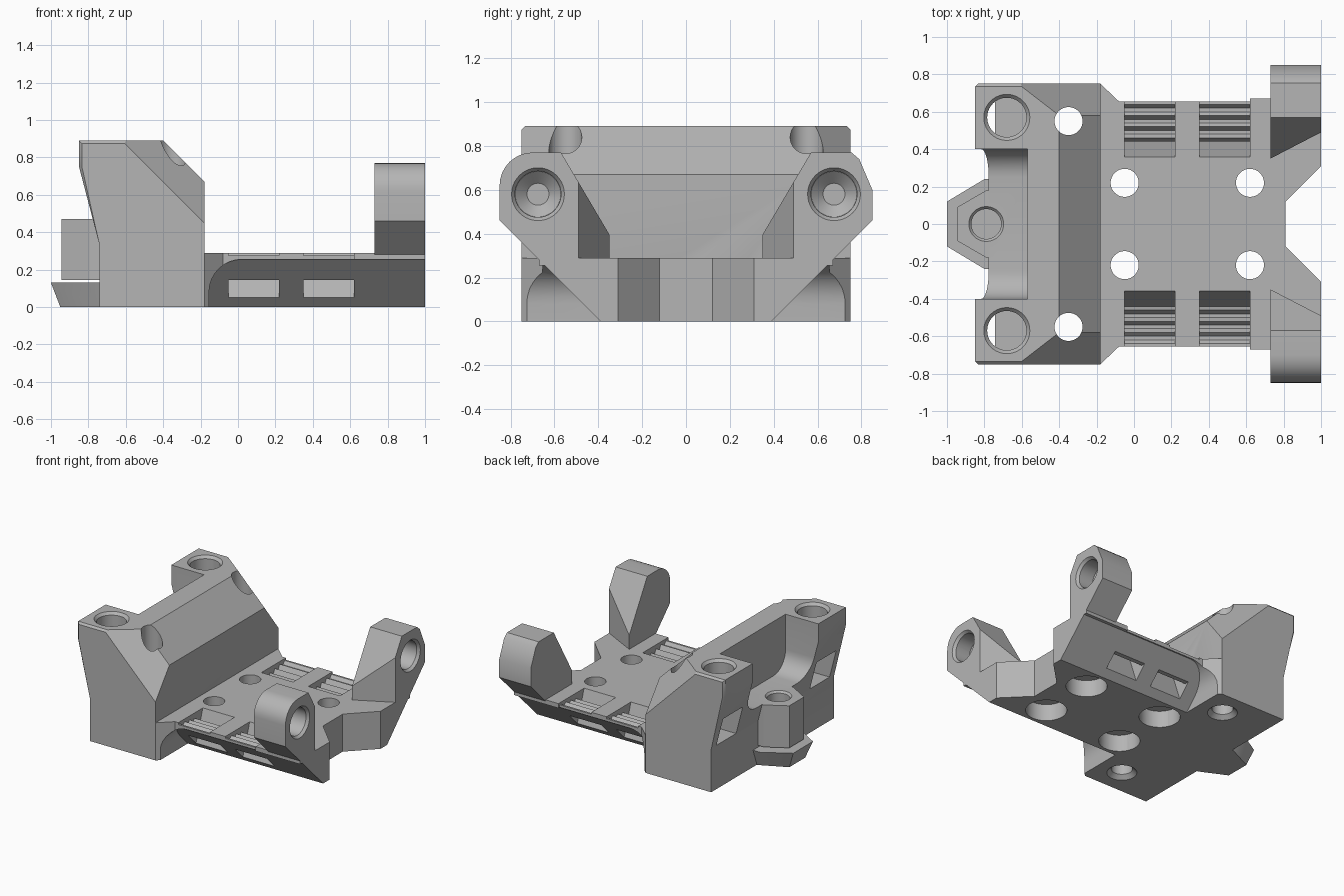
import bpy, bmesh
from math import sin, cos, pi
from mathutils import Vector, Matrix

if "Cube" in bpy.data.objects:
    bpy.data.objects.remove(bpy.data.objects["Cube"])

GREY = bpy.data.materials.new("plain_grey")
GREY.use_nodes = True
GREY.diffuse_color = (0.46, 0.46, 0.46, 1)
GREY.node_tree.nodes["Principled BSDF"].inputs["Base Color"].default_value = GREY.diffuse_color


def place(axis, a, b, t):
    """2D profile point (a, b) at distance t along the axis."""
    return {"x": (t, a, b), "y": (a, t, b), "z": (a, b, t)}[axis]


def make(name, bm):
    bmesh.ops.recalc_face_normals(bm, faces=bm.faces)
    mesh = bpy.data.meshes.new(name)
    bm.to_mesh(mesh)
    bm.free()
    mesh.materials.append(GREY)
    ob = bpy.data.objects.new(name, mesh)
    bpy.context.collection.objects.link(ob)
    return ob


def prism(name, pts, axis, lo, hi):
    bm = bmesh.new()
    face = bm.faces.new([bm.verts.new(place(axis, a, b, lo)) for a, b in pts])
    ext = bmesh.ops.extrude_face_region(bm, geom=[face])["geom"]
    move = Vector(place(axis, 0, 0, hi - lo))
    bmesh.ops.translate(bm, vec=move, verts=[v for v in ext if isinstance(v, bmesh.types.BMVert)])
    return make(name, bm)


def rod(axis, a, b, lo, hi, r1, r2=None):
    """Cylinder or frustum cutter from lo to hi."""
    bm = bmesh.new()
    n = 40
    rings = []
    for t, r in ((lo, r1), (hi, r1 if r2 is None else r2)):
        rings.append([bm.verts.new(place(axis, a + r * cos(2 * pi * i / n),
                                         b + r * sin(2 * pi * i / n), t)) for i in range(n)])
    for ring in rings:
        bm.faces.new(ring)
    for i in range(n):
        j = (i + 1) % n
        bm.faces.new((rings[0][i], rings[0][j], rings[1][j], rings[1][i]))
    return make("cutter", bm)


def slice_off(ob, co, no):
    """Remove everything on the normal side of a plane and cap the cut."""
    bm = bmesh.new()
    bm.from_mesh(ob.data)
    geom = bm.verts[:] + bm.edges[:] + bm.faces[:]
    bmesh.ops.bisect_plane(bm, geom=geom, plane_co=co, plane_no=no, clear_outer=True)
    bmesh.ops.holes_fill(bm, edges=[e for e in bm.edges if e.is_boundary])
    bmesh.ops.recalc_face_normals(bm, faces=bm.faces)
    bm.to_mesh(ob.data)
    bm.free()


def cut(cutter, *targets):
    cutter.hide_render = True
    for ob in targets:
        mod = ob.modifiers.new("cut", "BOOLEAN")
        mod.operation, mod.solver, mod.object = "DIFFERENCE", "EXACT", cutter
        bpy.context.view_layer.objects.active = ob
        bpy.ops.object.modifier_apply(modifier=mod.name)
    bpy.data.objects.remove(cutter)


def arc(cx, cy, r, start, end, n=8):
    return [(cx + r * cos(start + (end - start) * i / n),
             cy + r * sin(start + (end - start) * i / n)) for i in range(n + 1)]


def mirrored(pts):
    return pts + [(x, -y) for x, y in reversed(pts)]


# Tall block: profile, thin rim bevel, large corner chamfers
block = prism("tall_block", [(-.74, 0), (-.18, 0), (-.18, .67), (-.4, .89),
                             (-.85, .89), (-.85, .75), (-.74, .33)], "y", -.75, .75)
bm = bmesh.new()
bm.from_mesh(block.data)
rim = []
for e in bm.edges:
    mid = (e.verts[0].co + e.verts[1].co) / 2
    if abs(mid.y) > .7 and (mid.z > .88 or mid.x < -.78):
        rim.append(e)
bmesh.ops.bevel(bm, geom=rim, offset=.015, segments=1, affect="EDGES")
bm.to_mesh(block.data)
bm.free()
for s in (1, -1):
    slice_off(block, (-.4, s * .58, .89), Vector((.17, s * .22, .17)).normalized())

# Rounded recess in the end of the block
recess = [(.4, 1)] + arc(.25, .62, .15, 0, -pi / 2) + arc(-.25, .62, .15, -pi / 2, -pi) + [(-.4, 1)]
cut(prism("cutter", recess, "x", -1.1, -.57), block)

# Base plate with splayed end notch
plate = prism("base_plate", mirrored([(-.19, .75), (-.18, .75), (-.08, .655), (.62, .655),
                                      (.62, .67), (1, .67), (1, .31), (.81, .12)]), "z", 0, .29)

# Channel for a tie band, leaving ribs across its floor
channel = [(.35, .31), (.44, .05), (.7, .05), (.7, .145), (.5, .145), (.44, .2),
           (.46, .25), (.48, .22), (.5, .22), (.52, .26), (.54, .235), (.56, .235),
           (.58, .27), (.6, .25), (.62, .25), (.64, .275), (.72, .275), (.72, .31)]

arms = []
for s, side in ((1, "left"), (-1, "right")):
    # Sloping underside of the plate with a rounded end
    under = prism("cutter", [(-.155, -.1)] + arc(.02, .08, .175, pi, pi / 2)
                  + [(1.5, .255), (1.5, -.1)], "y", 0, s)
    slice_off(under, (0, s * .39, 0), Vector((0, -s, 1)).normalized())
    cut(under, plate)
    for x in (-.05, .35):
        cut(prism("cutter", [(s * y, z) for y, z in channel], "x", x, x + .27), plate)

    # Block holes: blind top sockets, nut slots, through holes
    cut(rod("z", -.68, s * .57, .5, 1, .105), block)
    cut(rod("z", -.68, s * .57, .87, .892, .105, .125), block)
    cut(prism("cutter", [(s * .45, .34), (s * .69, .34), (s * .69, .56), (s * .45, .56)],
              "x", -1, -.57), block)
    cut(rod("z", -.35, s * .55, -.1, 1, .075), block)
    cut(rod("z", -.35, s * .55, -.002, .03, .108, .075), block)

    # Plate holes with wide counterbores below
    for x in (-.05, .62):
        cut(rod("z", x, s * .22, -.1, .4, .075), plate)
        cut(rod("z", x, s * .22, -.1, .13, .145), plate, block)

    # Upright arm, sliced at an angle on its inner face
    crown = [(.85, .46), (.85, .6), (.79, .74), (.755, .77)] if s > 0 else \
        [(.85, .46)] + arc(.7, .62, .15, 0, pi / 2)
    outline = [(.34, 0), (.39, 0)] + crown + [(.57, .77), (.34, .38)]
    arm = prism(side + "_arm", [(s * y, z) for y, z in outline], "x", .73, 1)
    slice_off(arm, (1, s * .49, 0), Vector((.14, -s * .27, 0)).normalized())
    cut(rod("x", s * .675, .58, .86, 1.1, .105), arm)
    cut(rod("x", s * .675, .58, .81, .861, .05, .105), arm)
    cut(rod("x", s * .675, .58, .98, 1.002, .105, .122), arm)
    arms.append(arm)

# Belt bracket: angular post over a flange that narrows to its foot
post = prism("bracket_post", mirrored([(-.945, .09), (-.79, .18), (-.7, .18)]), "z", .145, .47)
flange = prism("bracket_flange", mirrored([(-1, .12), (-.8, .24), (-.7, .24)]), "z", 0, .13)
for v in flange.data.vertices:
    if v.co.z < .01:
        v.co.y *= .8
        if v.co.x < -.75:
            v.co.x += .05
cut(rod("z", -.79, 0, .2, .6, .08), post, block)
cut(rod("z", -.79, 0, .455, .472, .08, .095), post, block)

# Smooth the bores, keep every edge crisp
bpy.ops.object.select_all(action="DESELECT")
for ob in [block, plate, post, flange] + arms:
    ob.select_set(True)
bpy.context.view_layer.objects.active = block
bpy.ops.object.shade_smooth_by_angle()
